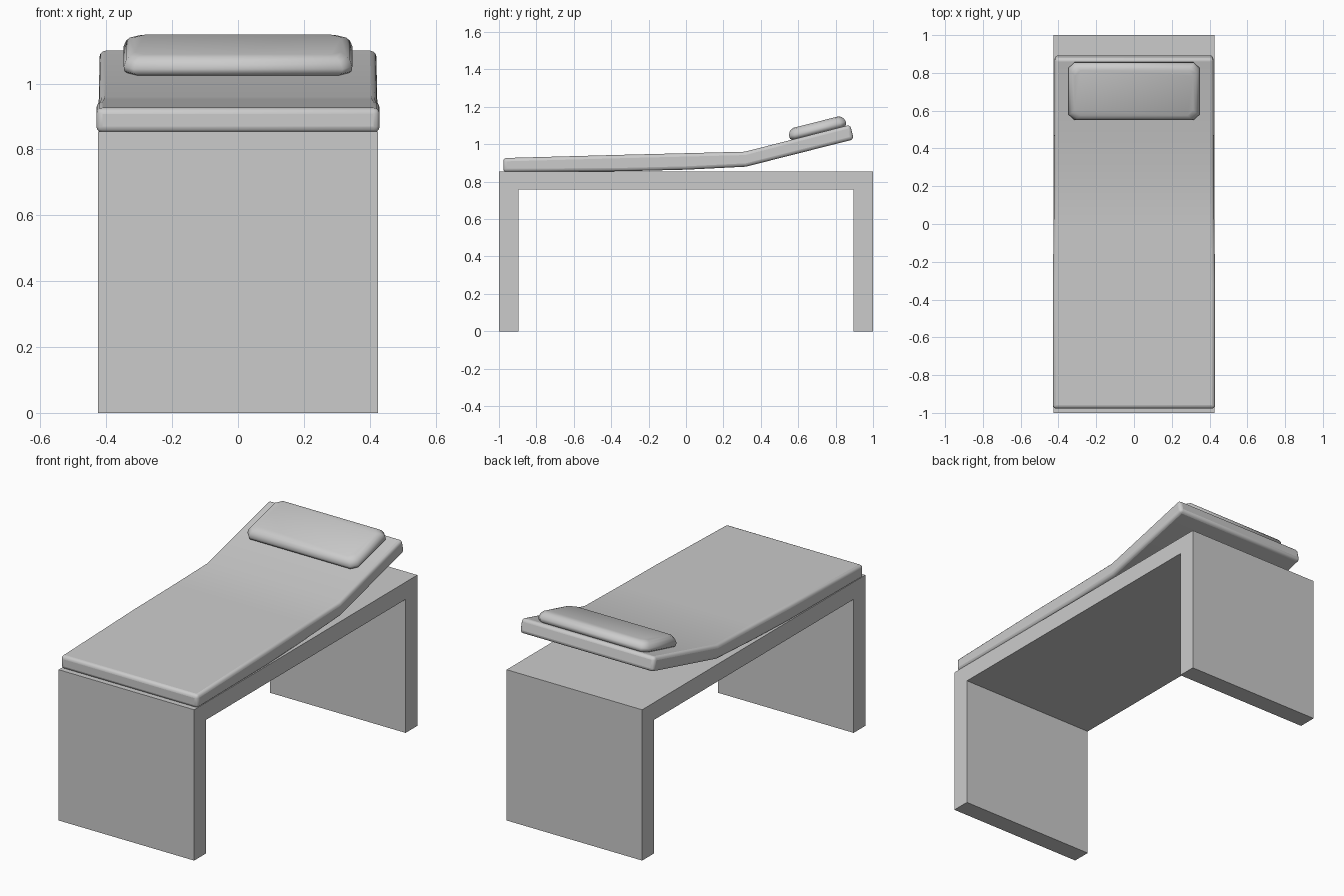
import bpy, math

if "Cube" in bpy.data.objects:
    bpy.data.objects.remove(bpy.data.objects["Cube"])


def make_object(name, verts, faces):
    mesh = bpy.data.meshes.new(name)
    mesh.from_pydata(verts, [], faces)
    obj = bpy.data.objects.new(name, mesh)
    bpy.context.collection.objects.link(obj)
    return obj


def loft(name, rings):
    # Skin equal-sized closed rings and cap both ends
    n = len(rings[0])
    verts = [p for ring in rings for p in ring]
    faces = [(r * n + i, r * n + (i + 1) % n, (r + 1) * n + (i + 1) % n, (r + 1) * n + i)
             for r in range(len(rings) - 1) for i in range(n)]
    faces += [tuple(reversed(range(n))), tuple(range(len(verts) - n, len(verts)))]
    return make_object(name, verts, faces)


def smooth(obj, angle):
    bpy.ops.object.select_all(action='DESELECT')
    obj.select_set(True)
    bpy.context.view_layer.objects.active = obj
    bpy.ops.object.shade_smooth_by_angle(angle=math.radians(angle))


# Table: one folded slab forming the top and both end panels
profile = [(-1, 0), (-0.895, 0), (-0.895, 0.757), (0.895, 0.757),
           (0.895, 0), (1, 0), (1, 0.855), (-1, 0.855)]
loft("table_frame", [[(x, y, z) for y, z in profile] for x in (-0.425, 0.425)])

# Mattress: stations of (top y, top z, bottom y, bottom z, half width)
stations = [(-0.977, 0.926, -0.977, 0.851, 0.430),
            (-0.32, 0.944, -0.32, 0.856, 0.430),
            (0.0, 0.952, 0.0, 0.864, 0.425),
            (0.315, 0.960, 0.32, 0.880, 0.423),
            (0.878, 1.104, 0.897, 1.026, 0.420)]
mattress = loft("mattress", [[(-w, yb, zb), (w, yb, zb), (w, yt, zt), (-w, yt, zt)]
                             for yt, zt, yb, zb, w in stations])
bevel = mattress.modifiers.new("soft_edges", 'BEVEL')
bevel.width = 0.018
bevel.segments = 3
bevel.limit_method = 'ANGLE'
bevel.angle_limit = math.radians(40)
smooth(mattress, 40)


# Pillow: stacked rectangles with clipped corners, tilted onto the headrest
def clipped_rect(inset, z, hx=0.347, hy=0.157, c=0.03):
    a, b = hx - inset, hy - inset
    return [(-a + c, -b, z), (a - c, -b, z), (a, -b + c, z), (a, b - c, z),
            (a - c, b, z), (-a + c, b, z), (-a, b - c, z), (-a, -b + c, z)]


layers = [(0.014, 0), (0.002, 0.010), (0, 0.025), (0.007, 0.044), (0.018, 0.056), (0.034, 0.062)]
pillow = loft("pillow", [clipped_rect(i, z) for i, z in layers])
pillow.location = (0, 0.709, 1.058)
pillow.rotation_euler.x = math.radians(14.2)
smooth(pillow, 50)
